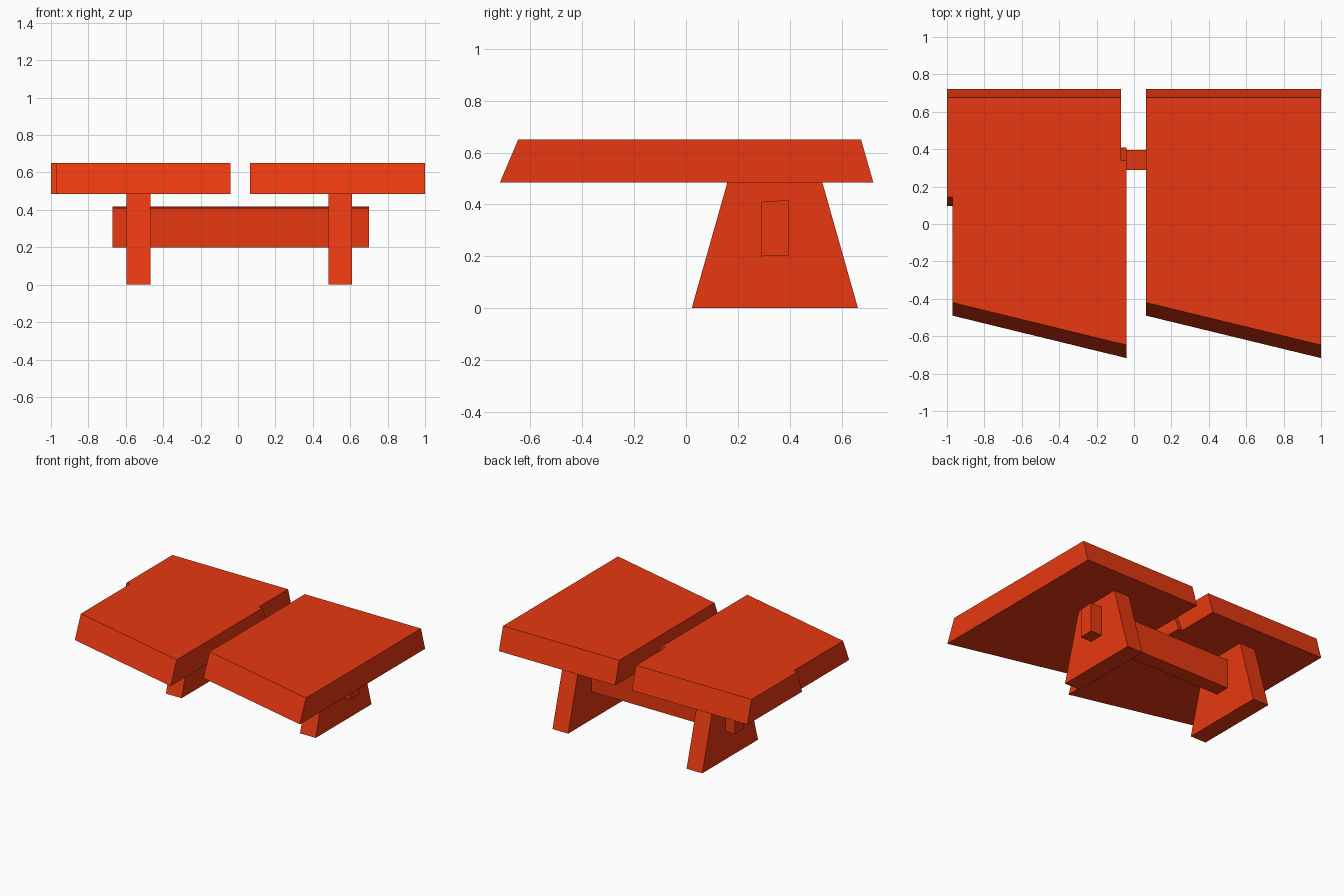
import bpy
import bmesh

if "Cube" in bpy.data.objects:
    bpy.data.objects.remove(bpy.data.objects["Cube"])

paint = bpy.data.materials.new("red_orange")
paint.diffuse_color = (0.8, 0.04, 0.005, 1)
paint.use_nodes = True
paint.node_tree.nodes["Principled BSDF"].inputs["Base Color"].default_value = paint.diffuse_color


def loft(name, lower, upper):
    """Closed solid between two matching outlines of 3D points."""
    bm = bmesh.new()
    a = [bm.verts.new(p) for p in lower]
    b = [bm.verts.new(p) for p in upper]
    bm.faces.new(a)
    bm.faces.new(b)
    for i in range(len(a)):
        j = (i + 1) % len(a)
        bm.faces.new((a[i], a[j], b[j], b[i]))
    bmesh.ops.recalc_face_normals(bm, faces=bm.faces)
    me = bpy.data.meshes.new(name)
    bm.to_mesh(me)
    bm.free()
    ob = bpy.data.objects.new(name, me)
    me.materials.append(paint)
    bpy.context.collection.objects.link(ob)
    return ob


def slab(name, points):
    """Table slab: each point is (x, y at the bottom, y at the top)."""
    return loft(name,
                [(x, yb, 0.485) for x, yb, yt in points],
                [(x, yt, 0.65) for x, yb, yt in points])


def extrude_x(name, profile, x0, x1):
    """Extrude a (y, z) profile along x."""
    return loft(name, [(x0, y, z) for y, z in profile],
                [(x1, y, z) for y, z in profile])


# Right slab, with slanted front and bevelled ends
slab("right_top", [
    (0.065, 0.722, 0.675), (0.065, -0.49, -0.42),
    (1.0, -0.717, -0.647), (1.0, 0.722, 0.675)])

# Left slab, with the small side steps
slab("left_top", [
    (-1.0, 0.722, 0.675), (-1.0, 0.095, 0.145),
    (-0.97, 0.095, 0.145), (-0.97, -0.49, -0.42),
    (-0.04, -0.717, -0.647), (-0.04, 0.41, 0.34),
    (-0.07, 0.41, 0.34), (-0.07, 0.722, 0.675)])

# Tapered legs
leg = [(0.022, 0), (0.663, 0), (0.525, 0.487), (0.16, 0.487)]
for name, x0 in (("left_leg", -0.595), ("right_leg", 0.484)):
    extrude_x(name, leg, x0, x0 + 0.126)

# Stretcher beam through both legs
beam = [(0.29, 0.2), (0.395, 0.203), (0.395, 0.417), (0.29, 0.41)]
extrude_x("stretcher_beam", beam, -0.67, 0.70)
